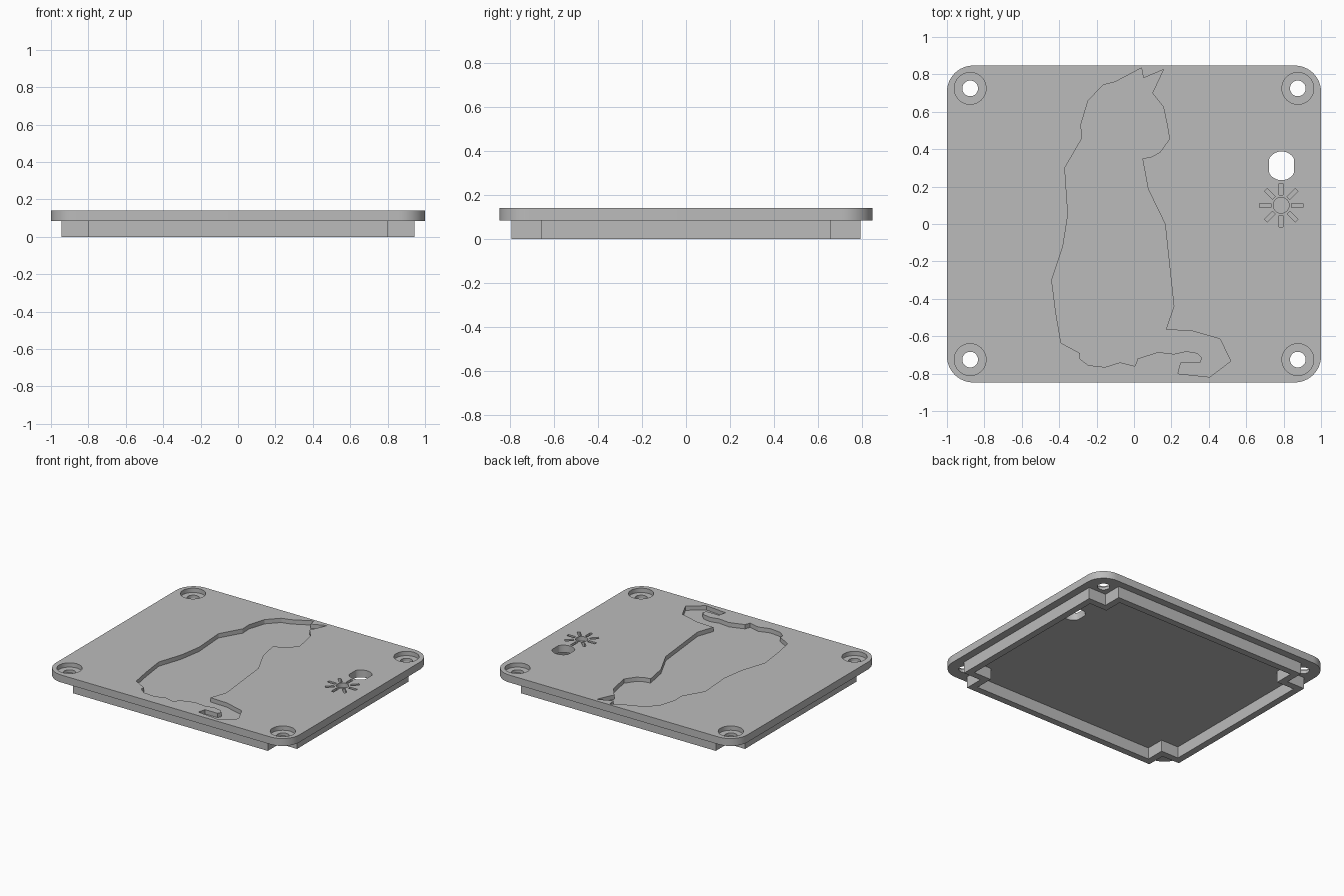
import bpy, bmesh
from math import sin, cos, pi, radians

TOP, UNDER, RECESS = 0.14, 0.085, 0.108   # plate top, plate underside, recess floor

old = bpy.data.objects.get("Cube")
if old:
    bpy.data.objects.remove(old, do_unlink=True)

grey = bpy.data.materials.new("plain_grey")
grey.use_nodes = True
grey.diffuse_color = (0.5, 0.5, 0.5, 1)
grey.node_tree.nodes["Principled BSDF"].inputs["Base Color"].default_value = (0.5, 0.5, 0.5, 1)


def prisms(name, outlines, z0, z1):
    """One object holding an upright prism for each outline."""
    bm = bmesh.new()
    for outline in outlines:
        base = bm.faces.new([bm.verts.new((x, y, z0)) for x, y in outline])
        grown = bmesh.ops.extrude_face_region(bm, geom=[base])
        moved = [v for v in grown["geom"] if isinstance(v, bmesh.types.BMVert)]
        bmesh.ops.translate(bm, verts=moved, vec=(0, 0, z1 - z0))
    bmesh.ops.recalc_face_normals(bm, faces=bm.faces[:])
    mesh = bpy.data.meshes.new(name)
    bm.to_mesh(mesh)
    bm.free()
    mesh.materials.append(grey)
    obj = bpy.data.objects.new(name, mesh)
    bpy.context.collection.objects.link(obj)
    return obj


def cut(target, cutter):
    """Subtract the cutter, then discard it."""
    mod = target.modifiers.new("cut", "BOOLEAN")
    mod.operation = "DIFFERENCE"
    mod.solver = "EXACT"
    mod.object = cutter
    activate(target)
    bpy.ops.object.modifier_apply(modifier=mod.name)
    bpy.data.objects.remove(cutter, do_unlink=True)


def activate(obj):
    bpy.ops.object.select_all(action="DESELECT")
    obj.select_set(True)
    bpy.context.view_layer.objects.active = obj


def circle(cx, cy, r, n=40):
    return [(cx + r * cos(2 * pi * i / n), cy + r * sin(2 * pi * i / n)) for i in range(n)]


def rounded_rectangle(hx, hy, r, n=12):
    points = []
    for k, (sx, sy) in enumerate([(1, 1), (-1, 1), (-1, -1), (1, -1)]):
        for i in range(n + 1):
            a = (k + i / n) * pi / 2
            points.append((sx * (hx - r) + r * cos(a), sy * (hy - r) + r * sin(a)))
    return points


def notched_rectangle(inset):
    """Rectangle with a square notch at each corner."""
    hx, hy, nx, ny = (v - inset for v in (0.943, 0.793, 0.80, 0.655))
    quarter = [(hx, ny), (nx, ny), (nx, hy)]
    points = []
    for sx, sy in [(1, 1), (-1, 1), (-1, -1), (1, -1)]:
        corner = [(sx * x, sy * y) for x, y in quarter]
        points += corner if sx * sy > 0 else corner[::-1]
    return points


def sun_ray(cx, cy, angle, inner=0.055, outer=0.116, half=0.0105):
    c, s = cos(angle), sin(angle)
    corners = [(inner, -half), (outer, -half), (outer, half), (inner, half)]
    return [(cx + c * u - s * v, cy + s * u + c * v) for u, v in corners]


# Seated cat silhouette, clockwise from the ear
cat = [(.04, .834), (.05, .78), (.157, .825), (.098, .70), (.157, .626), (.176, .535),
       (.19, .455), (.14, .385), (.096, .36), (.045, .35), (.075, .187), (.166, 0),
       (.213, -.44), (.17, -.565), (.31, -.572), (.46, -.615), (.517, -.733),
       (.405, -.818), (.235, -.80), (.25, -.743), (.353, -.743), (.365, -.716),
       (.337, -.69), (.28, -.68), (.214, -.695), (.128, -.685), (.02, -.72),
       (.005, -.76), (-.075, -.74), (-.155, -.765), (-.245, -.755), (-.29, -.72),
       (-.29, -.69), (-.39, -.636), (-.417, -.48), (-.44, -.30), (-.38, -.12),
       (-.353, .05), (-.37, .30), (-.28, .455), (-.283, .535), (-.245, .66),
       (-.165, .743), (-.10, .76)]

screws = [(sx * 0.876, sy * 0.725) for sx in (-1, 1) for sy in (-1, 1)]
SUN = (0.787, 0.10)

# Cover plate with recessed cat, sun symbol and screw seats
plate = prisms("cover_plate", [rounded_rectangle(1, 0.847, 0.14)], UNDER, TOP)
recesses = [cat, circle(*SUN, 0.042)]
recesses += [sun_ray(*SUN, k * pi / 4) for k in range(8)]
recesses += [circle(x, y, 0.085) for x, y in screws]
cut(plate, prisms("recess_cutter", recesses, RECESS, TOP + 0.1))

# Through holes: four screws and a flat-sided socket hole
socket = [(0.789 + max(-0.067, min(0.067, x)), y) for x, y in circle(0, 0.311, 0.077, 42)]
holes = [circle(x, y, 0.042) for x, y in screws]
clean = [p for i, p in enumerate(socket)
         if not (abs(abs(p[0] - 0.789) - 0.067) < 1e-6
                 and abs(socket[i - 1][0] - p[0]) < 1e-6
                 and abs(socket[(i + 1) % len(socket)][0] - p[0]) < 1e-6)]
cut(plate, prisms("hole_cutter", holes + [clean], UNDER - 0.1, TOP + 0.1))

# Locating rim under the plate
rim = prisms("locating_rim", [notched_rectangle(0)], 0, UNDER)
cut(rim, prisms("rim_cutter", [notched_rectangle(0.05)], -0.1, UNDER + 0.1))

for part in (plate, rim):
    activate(part)
    bpy.ops.object.shade_smooth_by_angle(angle=radians(25))
